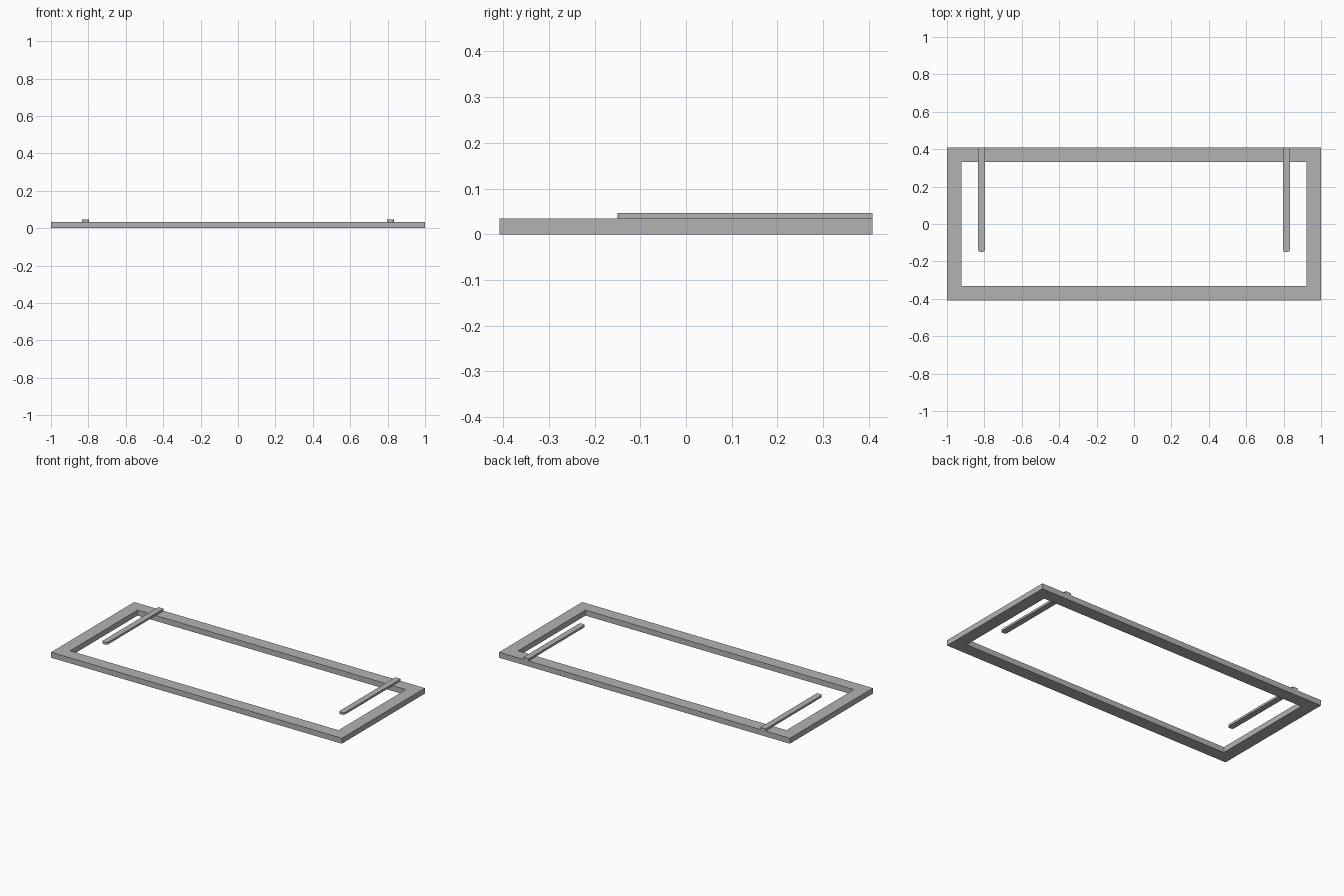
import bpy, bmesh

cube = bpy.data.objects.get("Cube")
if cube:
    bpy.data.objects.remove(cube, do_unlink=True)

grey = bpy.data.materials.new("grey")
grey.use_nodes = True
colour = (0.45, 0.45, 0.45, 1)
grey.diffuse_color = colour
grey.node_tree.nodes["Principled BSDF"].inputs["Base Color"].default_value = colour

HALF_X, HALF_Y = 1.0, 0.408
BORDER = 0.077
FRAME_TOP, BAR_TOP = 0.034, 0.047


def add_object(name, bm):
    bmesh.ops.recalc_face_normals(bm, faces=bm.faces)
    mesh = bpy.data.meshes.new(name)
    bm.to_mesh(mesh)
    bm.free()
    mesh.materials.append(grey)
    obj = bpy.data.objects.new(name, mesh)
    bpy.context.collection.objects.link(obj)
    return obj


def extrude_up(bm, height):
    new = bmesh.ops.extrude_face_region(bm, geom=bm.faces[:])["geom"]
    verts = [v for v in new if isinstance(v, bmesh.types.BMVert)]
    bmesh.ops.translate(bm, verts=verts, vec=(0, 0, height))


# Rectangular frame with mitred corners
bm = bmesh.new()
corners = [(-1, -1), (1, -1), (1, 1), (-1, 1)]
outer = [bm.verts.new((sx * HALF_X, sy * HALF_Y, 0)) for sx, sy in corners]
inner = [bm.verts.new((sx * (HALF_X - BORDER), sy * (HALF_Y - BORDER), 0))
         for sx, sy in corners]
for i in range(4):
    j = (i + 1) % 4
    bm.faces.new((outer[i], outer[j], inner[j], inner[i]))
extrude_up(bm, FRAME_TOP)
add_object("frame", bm)

# Two bars resting on the back rail, with rounded front ends
BAR_HALF, BAR_FRONT = 0.0185, -0.15
for name, x in (("left_bar", 0.815), ("right_bar", -0.815)):
    bm = bmesh.new()
    outline = [bm.verts.new((x + sx * BAR_HALF, HALF_Y if sy > 0 else BAR_FRONT, FRAME_TOP))
               for sx, sy in corners]
    bm.faces.new(outline)
    bmesh.ops.bevel(bm, geom=outline[:2], offset=0.013, segments=4,
                    profile=0.5, affect='VERTICES')
    extrude_up(bm, BAR_TOP - FRAME_TOP)
    add_object(name, bm)
